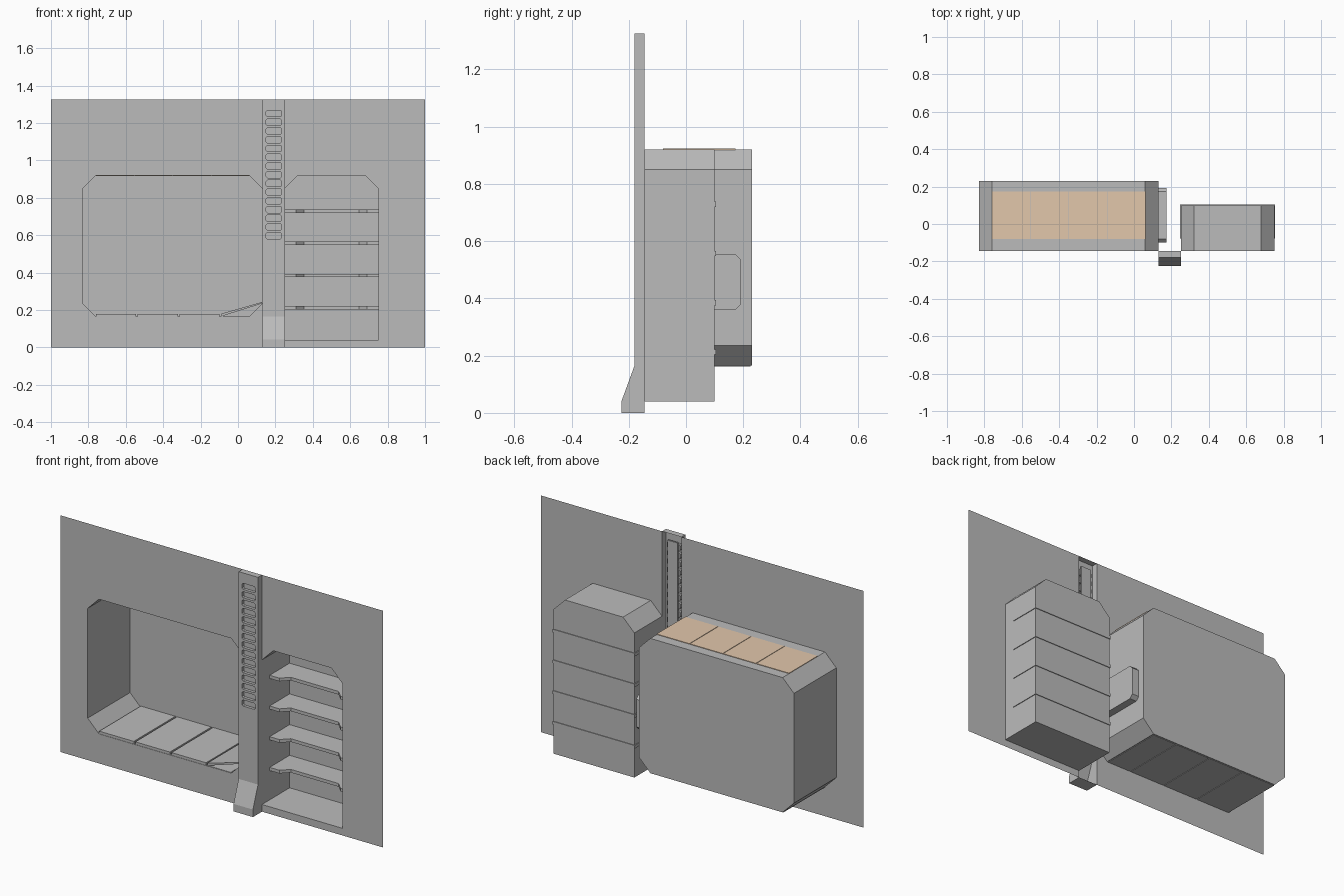
import bpy, bmesh
from mathutils import Vector

cube = bpy.data.objects.get("Cube")
if cube:
    bpy.data.objects.remove(cube, do_unlink=True)


def material(name, rgb):
    m = bpy.data.materials.new(name)
    m.use_nodes = True
    m.diffuse_color = (*rgb, 1)
    m.node_tree.nodes["Principled BSDF"].inputs["Base Color"].default_value = (*rgb, 1)
    return m


grey = material("plain grey", (0.5, 0.5, 0.5))
tan = material("warm light tan", (0.76, 0.57, 0.41))

WALL, TOP = -0.145, 1.326
POST_L, POST_R = 0.13, 0.25
NICHE_BACK, SHELF_BACK = 0.23, 0.10


def finish(name, bm, mat=grey):
    bmesh.ops.recalc_face_normals(bm, faces=bm.faces)
    mesh = bpy.data.meshes.new(name)
    bm.to_mesh(mesh)
    bm.free()
    mesh.materials.append(mat)
    ob = bpy.data.objects.new(name, mesh)
    bpy.context.collection.objects.link(ob)
    return ob


def place(axis, p, d):
    """Put a 2D profile point at depth d along the x, y or z axis."""
    return {"x": (d, *p), "y": (p[0], d, p[1]), "z": (*p, d)}[axis]


def extrude(name, profile, start, end, axis="y", caps=(True, True), skip=(), mat=grey):
    """Sweep a profile; caps and side faces can be left open."""
    bm = bmesh.new()
    a, b = ([bm.verts.new(place(axis, p, d)) for p in profile] for d in (start, end))
    n = len(profile)
    for i in range(n):
        j = (i + 1) % n
        if i not in skip:
            bm.faces.new((a[i], a[j], b[j], b[i]))
    for ring, keep in zip((a, b), caps):
        if keep:
            bm.faces.new(ring)
    return finish(name, bm, mat)


def box(name, x, y, z, mat=grey):
    rect = [(x[0], z[0]), (x[1], z[0]), (x[1], z[1]), (x[0], z[1])]
    return extrude(name, rect, *y, mat=mat)


def sheet(name, loops, d, axis="y"):
    """Flat sheet from an outline, with any further loops as holes."""
    bm = bmesh.new()
    for loop in loops:
        vs = [bm.verts.new(place(axis, p, d)) for p in loop]
        for i, v in enumerate(vs):
            bm.edges.new((v, vs[i - 1]))
    bmesh.ops.triangle_fill(bm, edges=bm.edges, use_beauty=True, normal=Vector(place(axis, (0, 0), 1)))
    return finish(name, bm)


def chamfered(x0, x1, z0, z1, c):
    return [(x0 + c, z0), (x1 - c, z0), (x1, z0 + c), (x1, z1 - c),
            (x1 - c, z1), (x0 + c, z1), (x0, z1 - c), (x0, z0 + c)]


# Front wall, cut around both niches and split by the post
bed = chamfered(-0.83, POST_L, 0.165, 0.92, 0.07)
cabinet = [(POST_R, 0.04), (0.75, 0.04), (0.75, 0.85), (0.68, 0.92), (0.32, 0.92), (POST_R, 0.85)]
bed_rim = [bed[i] for i in (2, 1, 0, 7, 6, 5, 4, 3)]
sheet("wall_right", [[(-1, 0), (POST_L, 0)] + bed_rim + [(POST_L, TOP), (-1, TOP)]], WALL)
sheet("wall_left", [[(1, 0), (1, TOP), (POST_R, TOP)] + cabinet[:0:-1] + [cabinet[0], (POST_R, 0)]], WALL)

# Bed niche with a pocket in its end wall
extrude("bed_niche", bed, WALL, NICHE_BACK, caps=(False, True), skip=(2,))
pocket = chamfered(-0.10, 0.193, 0.36, 0.555, 0.02)
end_wall = [(WALL, bed[2][1]), (NICHE_BACK, bed[2][1]), (NICHE_BACK, bed[3][1]), (WALL, bed[3][1])]
sheet("bed_end_wall", [end_wall, pocket], POST_L, "x")
extrude("bed_end_pocket", pocket, POST_L, 0.173, "x", caps=(False, True))

# Mattress pads and raised headrest
for i in range(3):
    x = -0.76 + i * 0.224
    box(f"mattress_pad_{i + 1}", (x, x + 0.214), (-0.143, 0.225), (0.162, 0.18))
extrude("headrest", [(-0.09, 0.166), (-0.09, 0.18), (0.129, 0.243), (0.129, 0.235)], -0.143, 0.225)
box("headrest_base", (-0.09, 0.055), (-0.143, 0.225), (0.162, 0.167))

# Ceiling light panels
step = 0.824 / 4
for i in range(4):
    x = -0.76 + i * step
    box(f"ceiling_light_{i + 1}", (x, x + step - 0.003), (-0.08, 0.173), (0.917, 0.923), tan)

# Shelf cabinet
extrude("shelf_niche", cabinet, WALL, SHELF_BACK, caps=(False, True))
shelf = [(0.246, -0.077), (0.31, -0.077), (0.352, -0.035), (0.648, -0.035),
         (0.69, -0.077), (0.754, -0.077), (0.754, 0.104), (0.246, 0.104)]
for i in range(4):
    z = 0.204 + i * 0.172
    extrude(f"shelf_{i + 1}", shelf, z, z + 0.018, "z")

# Hollow post with a flared foot, open at the back
front = [(-0.225, 0), (-0.225, 0.042), (-0.18, 0.165), (-0.18, TOP)]
post = front + [(WALL, TOP), (WALL, 0)]
extrude("post_channel", post, POST_L, POST_R, "x", skip=(2, 4))

# Post face with a row of slots, and the strap closing them behind
SLOTS, PITCH = 15, 0.0467
slots = []
for i in range(SLOTS):
    z = 0.58 + i * PITCH
    slots.append(chamfered(0.151, 0.233, z, z + 0.034, 0.006))
face = [(POST_L, 0.165), (POST_R, 0.165), (POST_R, TOP), (POST_L, TOP)]
sheet("post_face", [face] + slots, -0.18)
for i, s in enumerate(slots):
    extrude(f"slot_pocket_{i + 1}", s, -0.18, -0.163, caps=(False, True))
box("slot_strap", (0.16, 0.224), (-0.164, -0.155), (0.57, 1.28))
